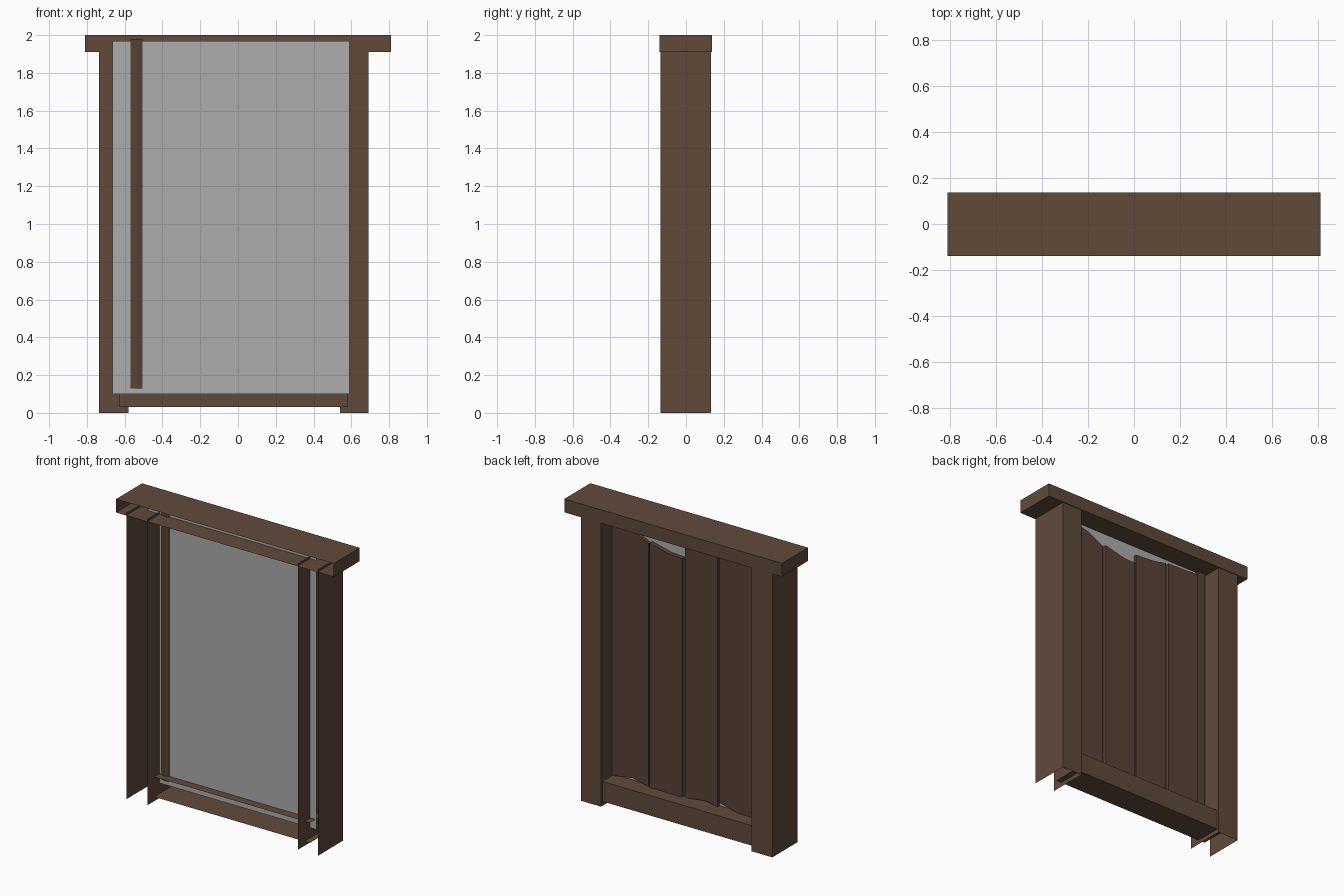
import bpy, bmesh

if "Cube" in bpy.data.objects:
    bpy.data.objects.remove(bpy.data.objects["Cube"])


def srgb(r, g, b):
    return [((c / 255 + 0.055) / 1.055) ** 2.4 for c in (r, g, b)] + [1]


def material(name, rgb):
    m = bpy.data.materials.new(name)
    m.diffuse_color = srgb(*rgb)
    m.use_nodes = True
    m.node_tree.nodes["Principled BSDF"].inputs["Base Color"].default_value = m.diffuse_color
    return m


TIMBER = material("timber brown", (96, 74, 58))
PLANK = material("plank brown", (88, 66, 55))
GREY = material("backing grey", (172, 172, 172))


def finish(bm, name, mat):
    mesh = bpy.data.meshes.new(name)
    bm.to_mesh(mesh)
    bm.free()
    mesh.materials.append(mat)
    ob = bpy.data.objects.new(name, mesh)
    bpy.context.collection.objects.link(ob)
    return ob


def open_box(name, x, y, z, mat, missing=()):
    """Box between limits, leaving out faces by direction, such as '-y'."""
    bm = bmesh.new()
    bmesh.ops.create_cube(bm, size=1)
    bm.normal_update()
    drop = []
    for f in bm.faces:
        axis = max(range(3), key=lambda i: abs(f.normal[i]))
        if ("+" if f.normal[axis] > 0 else "-") + "xyz"[axis] in missing:
            drop.append(f)
    bmesh.ops.delete(bm, geom=drop, context="FACES")
    for v in bm.verts:
        v.co = [lim[0] if c < 0 else lim[1] for c, lim in zip(v.co, (x, y, z))]
    return finish(bm, name, mat)


def prism(name, outline, y0, y1, mat):
    """Board outline in x and z, given thickness along y."""
    bm = bmesh.new()
    face = bm.faces.new([bm.verts.new((x, y0, z)) for x, z in outline])
    ext = bmesh.ops.extrude_face_region(bm, geom=[face])
    for v in ext["geom"]:
        if isinstance(v, bmesh.types.BMVert):
            v.co.y = y1
    bmesh.ops.recalc_face_normals(bm, faces=bm.faces)
    return finish(bm, name, mat)


# Header beam, open at the front
open_box("header_beam", (-0.81, 0.81), (-0.14, 0.137), (1.91, 2.0), TIMBER, ("-y",))

# Posts, open at the front, top and bottom
for name, x in (("left_post", (-0.735, -0.58)), ("right_post", (0.54, 0.69))):
    open_box(name, x, (-0.135, 0.132), (0, 1.925), TIMBER, ("-y", "+z", "-z"))

# Sill beam, open at the front and at the ends inside the posts
open_box("sill_beam", (-0.63, 0.58), (-0.065, 0.118), (0.03, 0.165), TIMBER,
         ("-y", "-x", "+x"))

# Grey backing sheet
bm = bmesh.new()
bm.faces.new([bm.verts.new((x, -0.006, z)) for x, z in
              ((-0.665, 0.10), (0.59, 0.10), (0.59, 1.97), (-0.665, 1.97))])
finish(bm, "backing_sheet", GREY)

# Wide planks with chipped ends: right x, left x, back y, top points, bottom points
planks = [
    (0.555, 0.268, 0.018, (1.90, 1.86, 1.80), (0.165, 0.19, 0.165)),
    (0.252, 0.012, 0.026, (1.81, 1.775, 1.77), (0.165, 0.16, 0.155)),
    (-0.003, -0.247, 0.016, (1.84, 1.85, 1.87), (0.16, 0.18, 0.165)),
    (-0.262, -0.503, 0.022, (1.87, 1.875, 1.88), (0.20, 0.165, 0.16)),
]
for i, (xr, xl, yb, top, low) in enumerate(planks):
    xs = (xr, xr * 0.4 + xl * 0.6, xl)
    prism(f"plank_{i + 1}", list(zip(xs, top)) + list(zip(xs, low))[::-1],
          -0.003, yb, PLANK)

# Narrow end board, its ridged front showing through the backing
bm = bmesh.new()
rim = ((-0.57, -0.007), (-0.535, -0.018), (-0.505, -0.012), (-0.512, 0.012), (-0.57, 0.012))
face = bm.faces.new([bm.verts.new((x, y, 0.13)) for x, y in rim])
ext = bmesh.ops.extrude_face_region(bm, geom=[face])
for v in ext["geom"]:
    if isinstance(v, bmesh.types.BMVert):
        v.co.z = 1.98
bmesh.ops.recalc_face_normals(bm, faces=bm.faces)
finish(bm, "end_board", PLANK)
